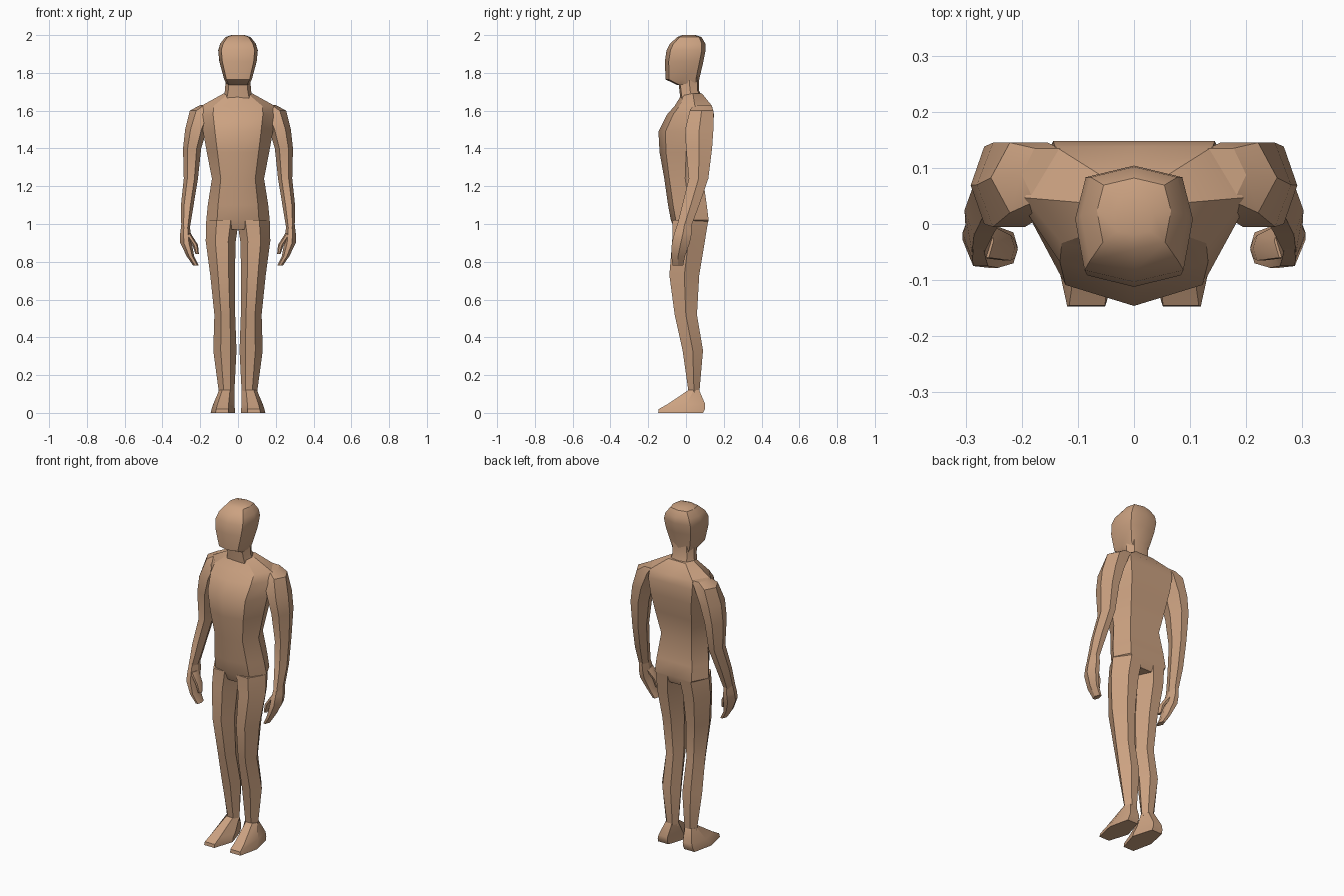
import bpy
import bmesh
import math

cube = bpy.data.objects.get("Cube")
if cube:
    bpy.data.objects.remove(cube, do_unlink=True)

SKIN = (0.60, 0.36, 0.22, 1.0)
skin = bpy.data.materials.new("skin")
skin.use_nodes = True
skin.diffuse_color = SKIN
shader = next(n for n in skin.node_tree.nodes if n.type == 'BSDF_PRINCIPLED')
shader.inputs["Base Color"].default_value = SKIN


def body_ring(z, half, front, back, front_share, back_share, front_bend, back_bend):
    """Eight-sided symmetric section with a crease on the centre line."""
    depth = back - front
    side = [(half * front_share, front + depth * front_bend),
            (half, front + depth * 0.54),
            (half * back_share, back - depth * back_bend)]
    outline = [(0, front)] + side + [(0, back)] + [(-x, y) for x, y in reversed(side)]
    return [(x, y, z) for x, y in outline]


def limb_ring(z, inner, outer, front, back, near=0.25, far=0.68):
    """Six-sided section with flat front and back faces."""
    width = outer - inner
    a, b = inner + width * near, inner + width * far
    middle = (front + back) / 2
    outline = [(a, front), (b, front), (outer, middle), (b, back), (a, back), (inner, middle)]
    return [(x, y, z) for x, y in outline]


def loft(name, rings, mirrored=False, angle=30):
    """Skin a stack of sections and close both ends."""
    bm = bmesh.new()
    loops = [[bm.verts.new(p) for p in ring] for ring in rings]
    count = len(loops[0])
    for low, high in zip(loops, loops[1:]):
        for i in range(count):
            j = (i + 1) % count
            bm.faces.new((low[i], low[j], high[j], high[i]))
    bm.faces.new(loops[0])
    bm.faces.new(loops[-1])
    bmesh.ops.recalc_face_normals(bm, faces=bm.faces)
    mesh = bpy.data.meshes.new(name)
    bm.to_mesh(mesh)
    bm.free()
    mesh.materials.append(skin)
    obj = bpy.data.objects.new(name, mesh)
    bpy.context.collection.objects.link(obj)
    bpy.ops.object.select_all(action='DESELECT')
    obj.select_set(True)
    bpy.context.view_layer.objects.active = obj
    bpy.ops.object.shade_smooth_by_angle(angle=math.radians(angle))
    if mirrored:
        obj.modifiers.new("Mirror", 'MIRROR')
    return obj


# Torso: height, half width, front, back
torso = [(0.97, 0.10, -0.06, 0.10), (1.02, 0.168, -0.08, 0.12),
         (1.10, 0.160, -0.095, 0.11), (1.24, 0.138, -0.115, 0.09),
         (1.38, 0.165, -0.14, 0.12), (1.49, 0.185, -0.146, 0.142),
         (1.58, 0.200, -0.10, 0.148), (1.625, 0.195, -0.06, 0.138),
         (1.69, 0.078, -0.02, 0.085)]
loft("torso", [body_ring(*r, 0.66, 0.72, 0.13, 0.0) for r in torso], angle=35)

# Neck and head
neck = [(1.66, 0.080, -0.03, 0.09), (1.71, 0.068, -0.035, 0.068),
        (1.79, 0.066, -0.045, 0.07)]
loft("neck", [body_ring(*r, 0.75, 0.7, 0.08, 0.08) for r in neck])

head = [(1.735, 0.058, -0.045, 0.065), (1.765, 0.073, -0.108, 0.07),
        (1.86, 0.099, -0.112, 0.092), (1.92, 0.105, -0.103, 0.104),
        (1.955, 0.094, -0.085, 0.102), (1.99, 0.066, -0.045, 0.082),
        (2.0, 0.035, -0.02, 0.05)]
loft("head", [body_ring(*r, 0.84, 0.82, 0.10, 0.10) for r in head])

# Arms: height, inner, outer, front, back
arm = [(0.98, 0.255, 0.30, -0.05, 0.025), (1.10, 0.235, 0.302, -0.02, 0.07),
       (1.24, 0.212, 0.287, 0.015, 0.118), (1.40, 0.195, 0.291, 0.0, 0.138),
       (1.50, 0.165, 0.280, -0.005, 0.145), (1.60, 0.12, 0.255, 0.02, 0.145),
       (1.63, 0.11, 0.20, 0.04, 0.135)]
loft("arms", [limb_ring(*r, far=0.75) for r in arm], mirrored=True)

hand = [(0.78, 0.207, 0.238, -0.07, -0.015), (0.83, 0.232, 0.272, -0.078, -0.005),
        (0.90, 0.245, 0.306, -0.075, 0.02), (0.95, 0.25, 0.306, -0.062, 0.03),
        (1.0, 0.257, 0.30, -0.045, 0.03)]
loft("hands", [limb_ring(*r) for r in hand], mirrored=True)

thumb = [(0.84, 0.207, 0.225, -0.06, -0.03), (0.89, 0.212, 0.242, -0.065, -0.02),
         (0.95, 0.25, 0.285, -0.06, 0.0)]
loft("thumbs", [limb_ring(*r) for r in thumb], mirrored=True)

# Legs
leg = [(0.10, 0.02, 0.10, 0.015, 0.07), (0.33, 0.008, 0.131, -0.018, 0.09),
       (0.52, 0.015, 0.125, -0.06, 0.058), (0.73, 0.017, 0.147, -0.088, 0.07),
       (0.91, 0.012, 0.171, -0.073, 0.10), (1.02, -0.005, 0.168, -0.07, 0.118)]
loft("legs", [limb_ring(*r) for r in leg], mirrored=True)

# Feet
foot = [(0.0, 0.015, 0.145, -0.147, 0.09), (0.02, 0.017, 0.14, -0.145, 0.10),
        (0.045, 0.018, 0.132, -0.10, 0.102), (0.12, 0.02, 0.10, 0.012, 0.07)]
loft("feet", [limb_ring(*r, near=0.28, far=0.8) for r in foot], mirrored=True)
